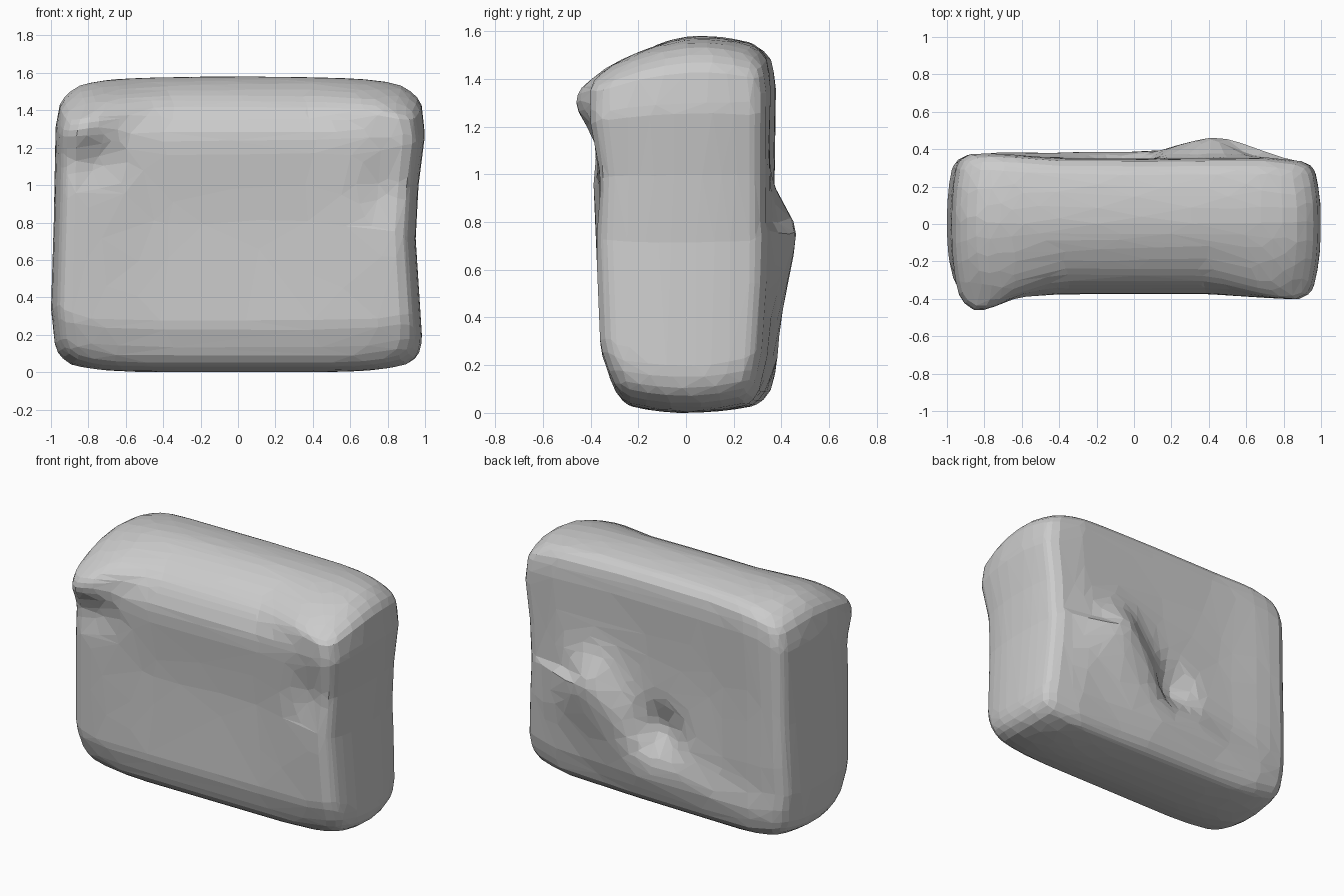
import bpy, bmesh, math
from mathutils import Vector

if "Cube" in bpy.data.objects:
    bpy.data.objects.remove(bpy.data.objects["Cube"])


def lerp_table(tab, t):
    if t <= tab[0][0]:
        return tab[0][1]
    for (a, va), (b, vb) in zip(tab, tab[1:]):
        if t <= b:
            return va + (vb - va) * (t - a) / (b - a)
    return tab[-1][1]


def gauss(d, w):
    return math.exp(-(d / w) ** 2)


def smooth(a, b, t):
    t = max(0, min(1, (t - a) / (b - a)))
    return t * t * (3 - 2 * t)


def seg_dist(p, a, b):
    d = b - a
    t = max(0, min(1, (p - a).dot(d) / d.length_squared))
    return (p - a - d * t).length, t


# Side profile: depth of front and back faces by height
FRONT_END = [(0, .28), (.1, .32), (.22, .36), (.8, .385), (1.3, .405), (1.48, .40), (1.58, .38)]
FRONT_MID = [(0, .28), (.1, .315), (.22, .35), (.8, .36), (1.2, .385), (1.32, .38), (1.45, .34), (1.58, .29)]
BACK = [(0, .30), (.2, .34), (.5, .355), (1.1, .36), (1.4, .36), (1.52, .345), (1.58, .33)]
# Half widths by height
LEFT = [(0, .95), (.1, .98), (.3, 1.0), (.8, .985), (1.35, .975), (1.5, .95), (1.58, .9)]
RIGHT = [(0, .96), (.12, .985), (.7, .95), (1.0, .965), (1.3, 1.0), (1.5, .98), (1.58, .93)]
# Crease line across the back: end points and height along x
A, B, C = Vector((.45, .75)), Vector((.05, .34)), Vector((-.9, .08))
CREASE = [(-.9, .08), (.05, .34), (.45, .75), (1, .75)]

# Rounded box
H = Vector((1, .36, .79))
R = .07
bm = bmesh.new()
bmesh.ops.create_cube(bm, size=2)
bmesh.ops.subdivide_edges(bm, edges=bm.edges[:], cuts=31, use_grid_fill=True)
for v in bm.verts:
    p = Vector([v.co[i] * H[i] for i in range(3)])
    q = Vector([max(-(H[i] - R), min(H[i] - R, p[i])) for i in range(3)])
    p = q + (p - q).normalized() * R
    x, y, z = p.x, p.y, p.z + .79
    face = smooth(0, .3, abs(y))
    mid = max(0, 1 - x * x) * gauss(z - .8, .5)
    s = Vector((x, z))
    k = y / .36
    # Front face: rolled top edge, sagging centre and folded upper corner
    if y < 0:
        e = smooth(.35, .9, abs(x))
        ny = k * (lerp_table(FRONT_END, z) * e + lerp_table(FRONT_MID, z) * (1 - e))
        ny += face * .02 * mid
        ny -= face * .06 * gauss(x + .9, .17) * gauss(z - 1.39, .14)
        ny += face * .03 * gauss(x + .82, .17) * gauss(z - 1.13, .12)
        ny += face * .04 * gauss(x - .85, .16) * gauss(z - .98, .2)
    # Back face: diagonal fold, steep above and broad below, with a hollow
    else:
        ny = k * lerp_table(BACK, z)
        w = .32 if z < lerp_table(CREASE, x) else .15
        d1, t1 = seg_dist(s, A, B)
        d2, t2 = seg_dist(s, B, C)
        bulge = max((.085 - .03 * t1) * gauss(d1, w), (.055 - .03 * t2) * gauss(d2, w))
        ny += face * (bulge + .035 * gauss((s - A).length, .26))
        ny -= face * .09 * gauss((s - Vector((-.03, .52))).length, .15)
        ny -= face * .025 * max(0, 1 - x * x) * gauss(z - .95, .45)
        ny += face * .02 * gauss(x + .8, .25)
        ny -= face * .025 * smooth(.7, 1, x)
    # Ends bow outward; top and bottom edges curve
    nx = x * lerp_table(LEFT if x < 0 else RIGHT, z)
    nx *= 1 - (.045 if y > 0 else .06) * abs(k) ** 2.5 * abs(x)
    up = z / 1.58
    nz = z + (1 - up) ** 2 * (.06 * abs(x) ** 6 + .04 * k * k)
    nz -= up ** 4 * (.02 * x * x + .05 * abs(x) ** 8)
    nz -= up ** 6 * ((.095 if y < 0 else .07) * (k - .2) ** 2)
    v.co = (nx, ny, nz)

low = min(v.co.z for v in bm.verts)
for v in bm.verts:
    v.co.z -= low
me = bpy.data.meshes.new("cushion")
bm.to_mesh(me)
bm.free()
cushion = bpy.data.objects.new("cushion", me)
bpy.context.collection.objects.link(cushion)

# Coarse irregular facets
dec = cushion.modifiers.new("facets", 'DECIMATE')
dec.ratio = .12
